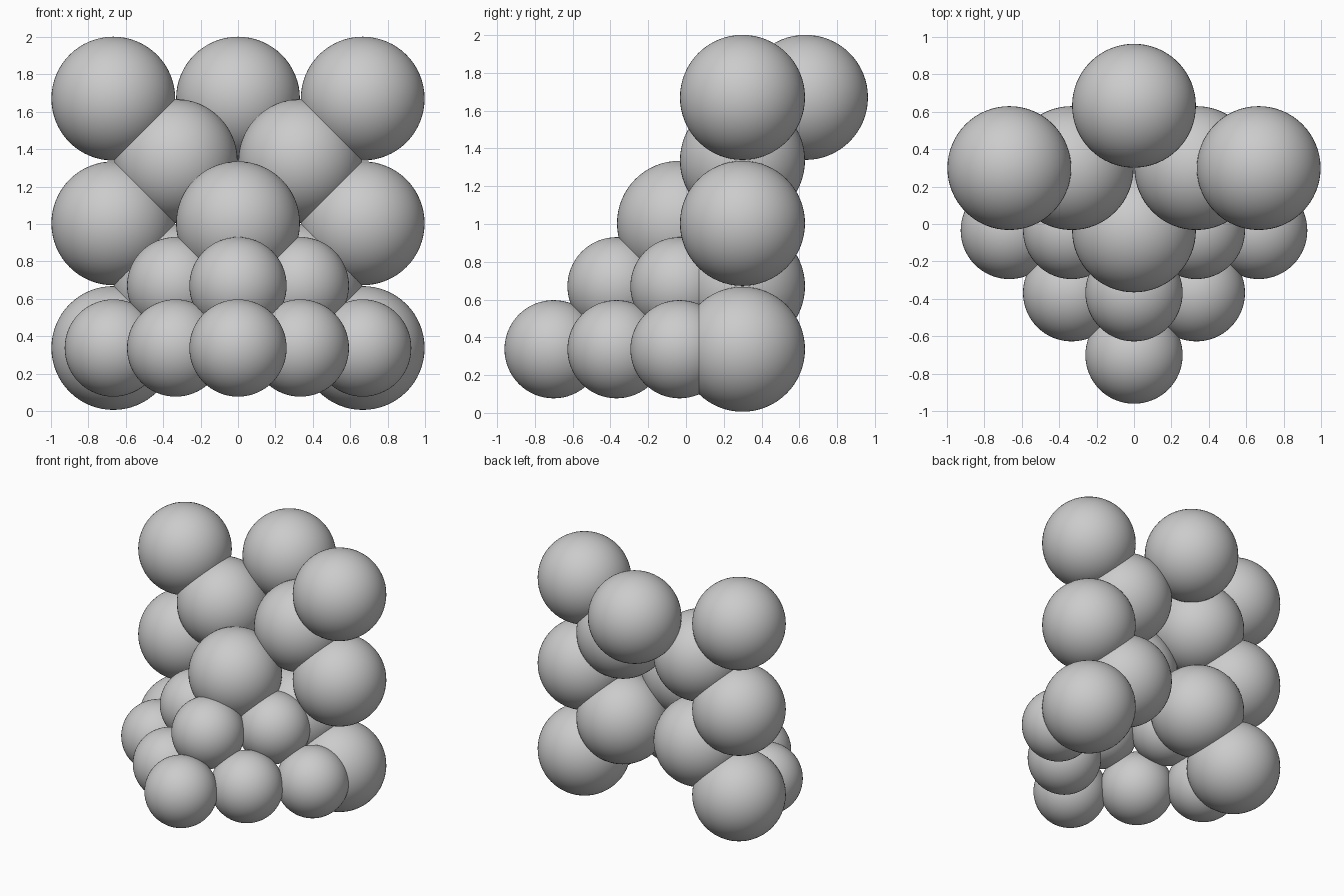
import bpy

if "Cube" in bpy.data.objects:
    bpy.data.objects.remove(bpy.data.objects["Cube"])

STEP = 1 / 3      # lattice spacing
Y0, Z0 = 0.299, 0.337
R_BIG, R_SMALL = 0.331, 0.26


def ball(name, i, j, k, r):
    bpy.ops.mesh.primitive_uv_sphere_add(
        segments=64, ring_count=32, radius=r,
        location=(i * STEP, Y0 + j * STEP, Z0 + k * STEP))
    ob = bpy.context.object
    ob.name = name
    bpy.ops.object.shade_smooth()


def mirrored(name, i, j, k, r):
    # a ball on each side of x = 0, or a single one on the centre line
    if i == 0:
        ball(name + "_centre", 0, j, k, r)
    else:
        ball(name + "_right", i, j, k, r)
        ball(name + "_left", -i, j, k, r)


# Large balls: two zigzag columns, back top ball and front centre ball
for i, j, k in [(2, 0, 0), (1, 0, 1), (2, 0, 2), (1, 0, 3), (2, 0, 4),
                (0, 1, 4), (0, -1, 2)]:
    mirrored(f"large_ball_level_{k}", i, j, k, R_BIG)

# Small balls: two V-shaped rows stepping forward at the bottom
for k, reach in [(0, 3), (1, 2)]:
    for i in range(reach):
        mirrored(f"small_ball_row_{k}_{i}", i, i - reach, k, R_SMALL)
